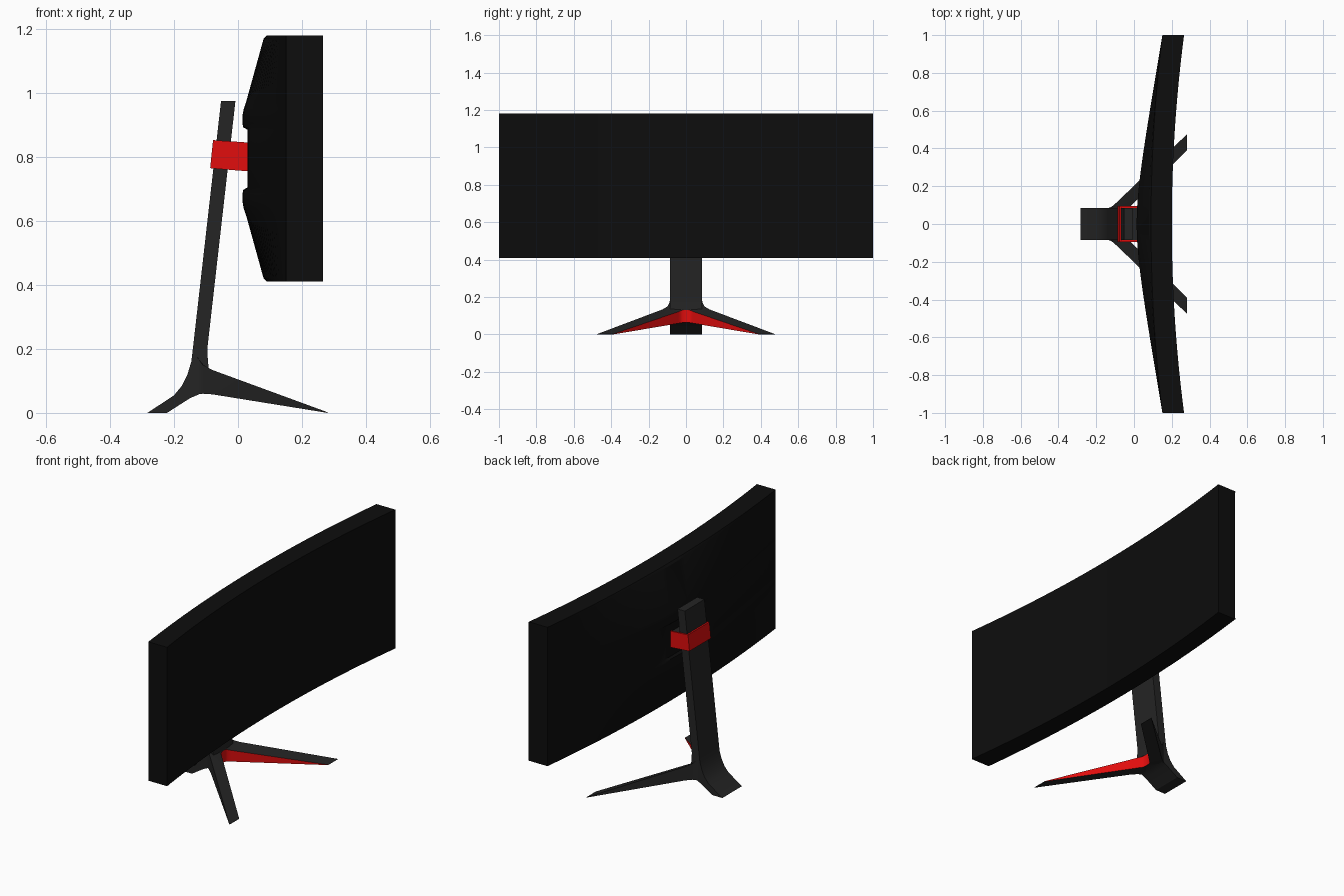
import bpy, bmesh
from math import sqrt

if "Cube" in bpy.data.objects:
    bpy.data.objects.remove(bpy.data.objects["Cube"])


def material(name, rgb):
    m = bpy.data.materials.new(name)
    m.diffuse_color = (*rgb, 1)
    m.use_nodes = True
    m.node_tree.nodes["Principled BSDF"].inputs["Base Color"].default_value = m.diffuse_color
    return m


BLACK = material("panel_black", (0.004, 0.004, 0.004))
GREY = material("stand_grey", (0.018, 0.018, 0.018))
RED = material("accent_red", (0.75, 0.004, 0.004))


def finish(name, bm, *mats):
    bmesh.ops.recalc_face_normals(bm, faces=bm.faces)
    me = bpy.data.meshes.new(name)
    bm.to_mesh(me)
    bm.free()
    for m in mats:
        me.materials.append(m)
    ob = bpy.data.objects.new(name, me)
    bpy.context.collection.objects.link(ob)
    return ob


def smooth(ob, angle=0.5):
    bpy.ops.object.select_all(action='DESELECT')
    ob.select_set(True)
    bpy.context.view_layer.objects.active = ob
    bpy.ops.object.shade_smooth_by_angle(angle=angle)


def prism(bm, profile, y0, y1):
    """Extrude an x/z outline from y0 to y1."""
    f = bm.faces.new([bm.verts.new((x, y0, z)) for x, z in profile])
    new = bmesh.ops.extrude_face_region(bm, geom=[f])["geom"]
    bmesh.ops.translate(bm, vec=(0, y1 - y0, 0),
                        verts=[v for v in new if isinstance(v, bmesh.types.BMVert)])


# Curved screen housing: lofted sections along y, bulging back with a mount channel
MID = 0.795
half = [(0.385, 0), (0.375, 0.13), (0.18, 0.84), (0.155, 0.95), (0.135, 1), (0.11, 1),
        (0.098, 0.97), (0.09, None)]                       # height from middle, bulge amount
steps = [(MID + h, f) for h, f in half] + [(MID - h, f) for h, f in reversed(half)]


def housing_section(y):
    front = 0.20 + 0.065 * y * y
    rim = 0.09 + 0.06 * y * y
    bulge = 0.014 - 0.045 + sqrt(0.045 ** 2 + (0.176 * y) ** 2)
    pts = [(front, y, MID - 0.385), (front, y, MID + 0.385)]
    for z, f in steps:
        x = max(bulge, 0.03) if f is None else rim - (rim - bulge) * f
        pts.append((x, y, z))
    return pts


bm = bmesh.new()
N = 40
rings = [[bm.verts.new(p) for p in housing_section(-1 + 2 * i / N)] for i in range(N + 1)]
for a, b in zip(rings, rings[1:]):
    for k in range(len(a)):
        j = (k + 1) % len(a)
        bm.faces.new((a[k], a[j], b[j], b[k]))
bm.faces.new(rings[0])
bm.faces.new(rings[-1])
smooth(finish("screen_housing", bm, BLACK))

# Leaning column that sweeps back into the rear foot
bm = bmesh.new()
prism(bm, [(-0.053, 0.975), (-0.14, 0.21), (-0.146, 0.16), (-0.158, 0.12), (-0.175, 0.085),
           (-0.2, 0.055), (-0.283, 0), (-0.222, 0), (-0.15, 0.046), (-0.12, 0.059),
           (-0.09, 0.064), (-0.09, 0.13), (-0.094, 0.16), (-0.096, 0.2), (-0.008, 0.975)],
      -0.086, 0.086)
smooth(finish("column_and_rear_foot", bm, GREY))

# Splayed front legs: outer and inner edge as (x, y, top z, bottom z), mirrored
legs = [((-0.14, 0.084, 0.2, 0.055), (-0.09, 0, 0.13, 0.064)),
        ((-0.125, 0.088, 0.17, 0.058), (-0.088, 0.02, 0.13, 0.063)),
        ((-0.11, 0.098, 0.15, 0.06), (-0.083, 0.03, 0.126, 0.061)),
        ((-0.08, 0.125, 0.134, 0.058), (-0.07, 0.042, 0.121, 0.059)),
        ((0.28, 0.475, 0.002, 0), (0.28, 0.39, 0.002, 0))]
bm = bmesh.new()
rings = []
for (ox, oy, ot, ob_), (ix, iy, it, ib) in legs:
    rings.append([bm.verts.new(p) for p in
                  ((ox, oy, ot), (ix, iy, it), (ix, iy, ib), (ox, oy, ob_))])
for a, b in zip(rings, rings[1:]):
    for k in range(4):
        j = (k + 1) % 4
        f = bm.faces.new((a[k], a[j], b[j], b[k]))
        f.material_index = 1 if k == 1 else 0              # red inner face
bm.faces.new(rings[-1])
front_legs = finish("front_legs", bm, GREY, RED)
smooth(front_legs)
mod = front_legs.modifiers.new("mirror", 'MIRROR')
mod.use_axis = (False, True, False)

# Red clamp wrapping the column: back plate and two cheeks
bm = bmesh.new()
prism(bm, [(-0.078, 0.853), (-0.087, 0.765), (-0.077, 0.764), (-0.068, 0.852)], -0.094, 0.094)
for s in (-1, 1):
    prism(bm, [(-0.068, 0.852), (-0.077, 0.764), (0.035, 0.755), (0.035, 0.845)],
          s * 0.086, s * 0.094)
finish("clamp_band", bm, RED)

# Grey arm inside the clamp joining column and housing
bm = bmesh.new()
prism(bm, [(-0.069, 0.847), (-0.076, 0.769), (0.04, 0.76), (0.04, 0.84)], -0.086, 0.086)
finish("mount_arm", bm, GREY)
